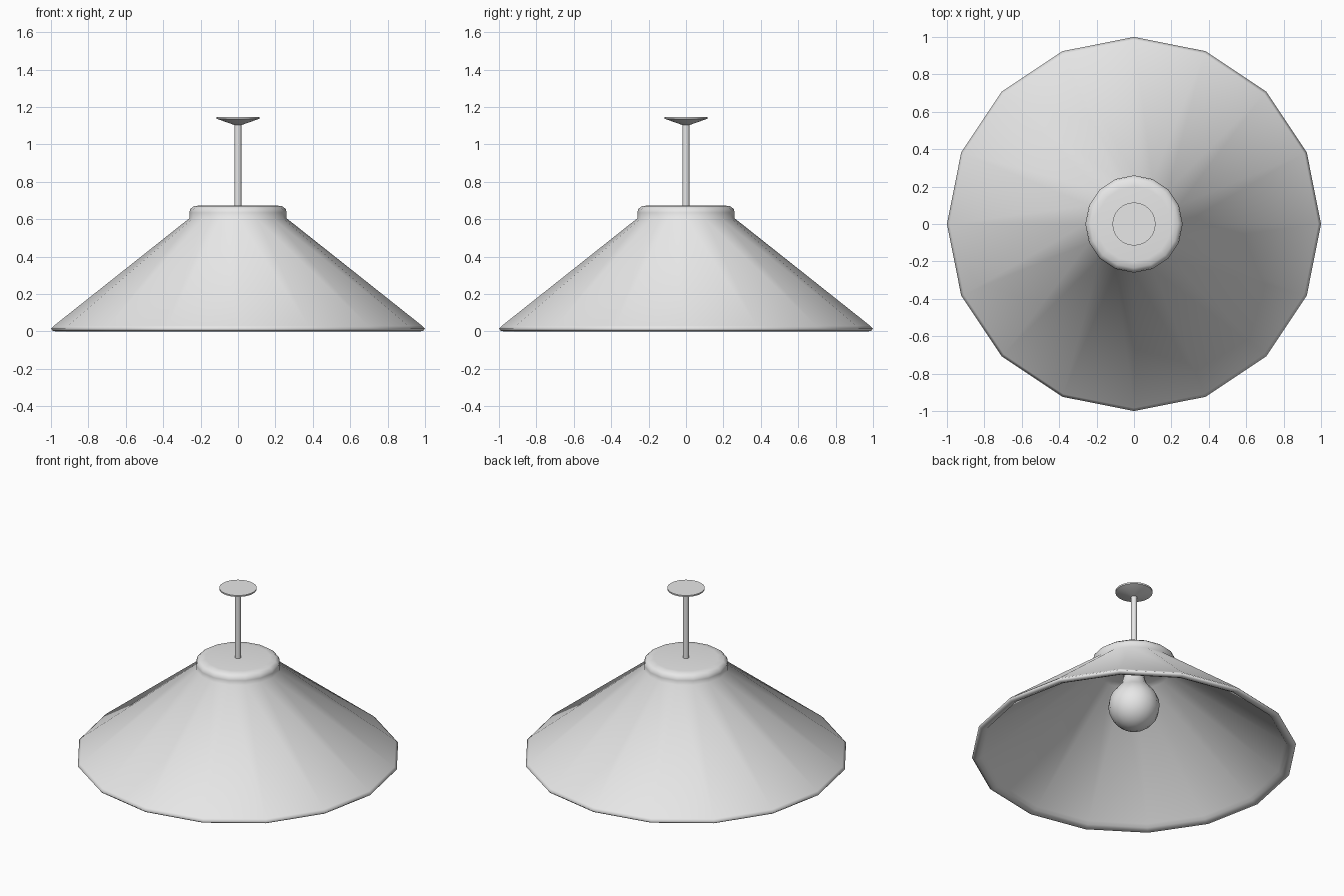
import bpy
import bmesh
from math import cos, sin, pi, radians

cube = bpy.data.objects.get("Cube")
if cube:
    bpy.data.objects.remove(cube, do_unlink=True)

grey = bpy.data.materials.new("light_grey")
grey.use_nodes = True
colour = (0.8, 0.8, 0.8, 1)
grey.diffuse_color = colour
grey.node_tree.nodes["Principled BSDF"].inputs["Base Color"].default_value = colour


def lathe(name, profile, sides, angle=180):
    """Spin an (r, z) profile round z; points with r = 0 become a single pole."""
    bm = bmesh.new()
    rings = []
    for r, z in profile:
        n = sides if r > 0 else 1
        rings.append([bm.verts.new((r * cos(2 * pi * i / sides),
                                    r * sin(2 * pi * i / sides), z)) for i in range(n)])
    for a, b in zip(rings, rings[1:]):
        for i in range(sides):
            j = (i + 1) % sides
            corners = [a[i % len(a)], a[j % len(a)], b[j % len(b)], b[i % len(b)]]
            bm.faces.new(list(dict.fromkeys(corners)))
    # Open ends are closed with flat caps
    for ring in (rings[0], rings[-1]):
        if len(ring) > 1:
            bm.faces.new(ring)
    bmesh.ops.recalc_face_normals(bm, faces=bm.faces[:])
    mesh = bpy.data.meshes.new(name)
    bm.to_mesh(mesh)
    bm.free()
    mesh.materials.append(grey)
    obj = bpy.data.objects.new(name, mesh)
    bpy.context.collection.objects.link(obj)
    bpy.ops.object.select_all(action='DESELECT')
    obj.select_set(True)
    bpy.context.view_layer.objects.active = obj
    bpy.ops.object.shade_smooth_by_angle(angle=radians(angle))
    return obj


# Hollow conical shade with a raised collar, rounded rim and inner wall
lathe("shade", [(0, 0.674), (0.2, 0.674), (0.235, 0.67), (0.255, 0.655), (0.26, 0.635),
                (0.26, 0.605), (0.985, 0.03), (1.0, 0.015), (0.99, 0.003), (0.97, 0),
                (0.945, 0.012), (0.93, 0.03), (0.23, 0.585), (0.2, 0.6), (0, 0.6)], 16)

# Hanging rod
lathe("rod", [(0.019, 0.6), (0.019, 1.12)], 16, 40)

# Ceiling canopy
lathe("canopy", [(0, 1.104), (0.02, 1.104), (0.114, 1.137), (0.115, 1.147), (0, 1.147)], 32, 60)

# Bulb: round globe narrowing to a neck inside the shade
globe = [(0.158 * sin(radians(a)), 0.33 - 0.158 * cos(radians(a))) for a in range(0, 136, 15)]
lathe("bulb", globe + [(0.08, 0.48), (0.065, 0.53), (0.06, 0.605)], 16, 60)
